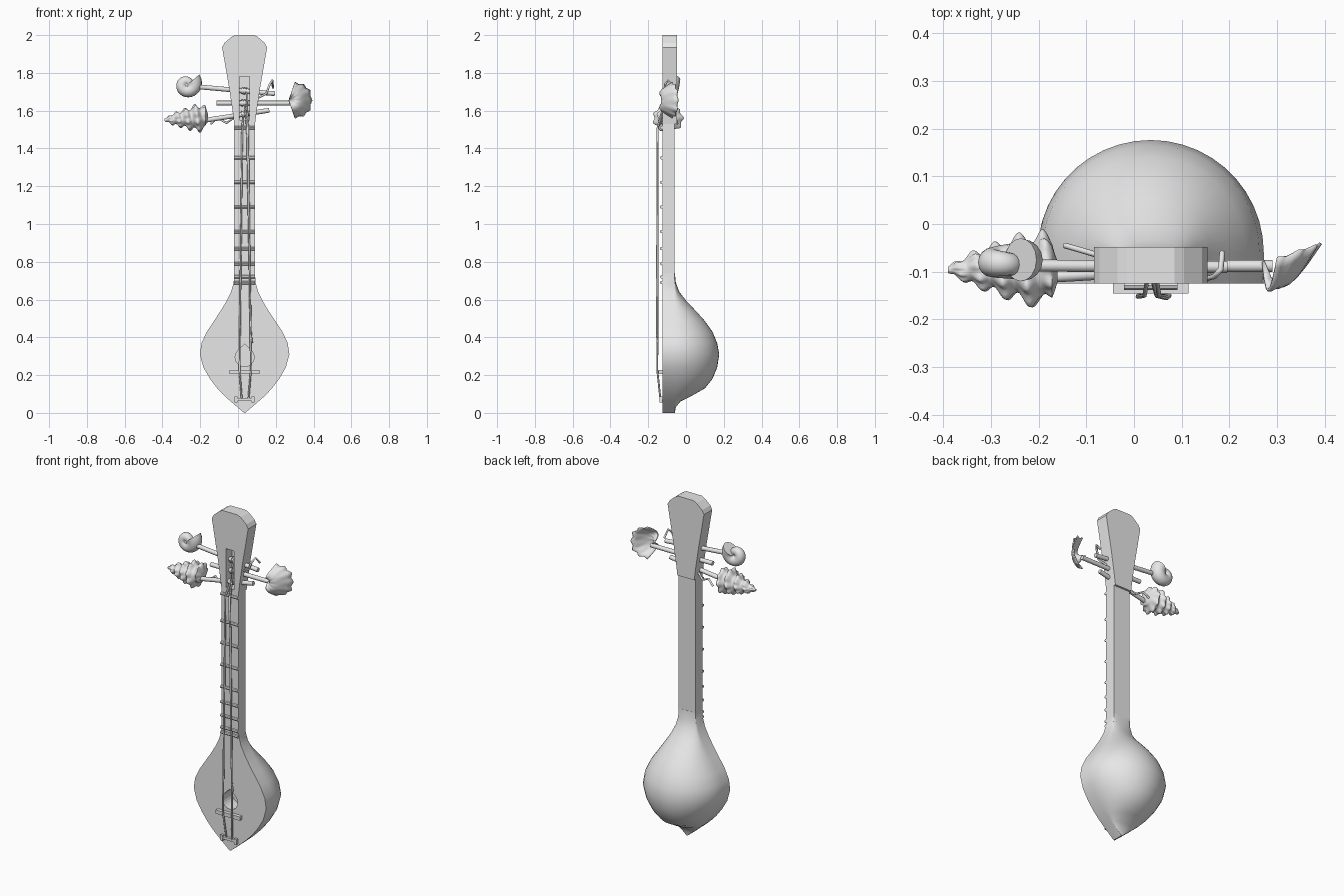
import bpy, bmesh, math
from mathutils import Vector

cube = bpy.data.objects.get("Cube")
if cube:
    bpy.data.objects.remove(cube, do_unlink=True)

grey = bpy.data.materials.new("plain_grey")
grey.use_nodes = True
grey.diffuse_color = (0.8, 0.8, 0.8, 1)
grey.node_tree.nodes["Principled BSDF"].inputs["Base Color"].default_value = (0.8, 0.8, 0.8, 1)

MID = 0.035      # centre line of the instrument
FRONT = -0.125   # plane of the soundboard
BACK = -0.06     # back of the neck and rim


def finish(name, bm, angle=None):
    bmesh.ops.recalc_face_normals(bm, faces=bm.faces)
    mesh = bpy.data.meshes.new(name)
    bm.to_mesh(mesh)
    bm.free()
    mesh.materials.append(grey)
    ob = bpy.data.objects.new(name, mesh)
    bpy.context.collection.objects.link(ob)
    bpy.ops.object.select_all(action='DESELECT')
    ob.select_set(True)
    bpy.context.view_layer.objects.active = ob
    if angle:
        bpy.ops.object.shade_smooth_by_angle(angle=math.radians(angle))
    return ob


def loft(name, rings, angle=35, caps=True):
    bm = bmesh.new()
    rows = [[bm.verts.new(p) for p in ring] for ring in rings]
    n = len(rows[0])
    for a, b in zip(rows, rows[1:]):
        for i in range(n):
            j = (i + 1) % n
            bm.faces.new((a[i], a[j], b[j], b[i]))
    if caps:
        bm.faces.new(rows[0])
        bm.faces.new(rows[-1])
    return finish(name, bm, angle)


def prism(name, outline, y0, y1):
    return loft(name, [[(x, y, z) for x, z in outline] for y in (y0, y1)], None)


def box(name, x, y, z, sx, sy, sz):
    return prism(name, [(x - sx, z - sz), (x + sx, z - sz), (x + sx, z + sz), (x - sx, z + sz)],
                 y - sy, y + sy)


def rod(name, a, b, r, sides=12):
    a, b = Vector(a), Vector(b)
    q = (b - a).to_track_quat('Z', 'Y')
    circle = [Vector((r * math.cos(t), r * math.sin(t), 0))
              for t in (2 * math.pi * i / sides for i in range(sides))]
    return loft(name, [[c + q @ p for p in circle] for c in (a, b)])


def wire(name, points, r):
    data = bpy.data.curves.new(name, 'CURVE')
    data.dimensions = '3D'
    data.bevel_depth = r
    data.bevel_resolution = 1
    data.use_fill_caps = True
    line = data.splines.new('POLY')
    line.points.add(len(points) - 1)
    for p, co in zip(line.points, points):
        p.co = (*co, 1)
    data.materials.append(grey)
    ob = bpy.data.objects.new(name, data)
    bpy.context.collection.objects.link(ob)


def cut(target, cutter):
    cutter.hide_render = True
    mod = target.modifiers.new("cut", 'BOOLEAN')
    mod.operation = 'DIFFERENCE'
    mod.object = cutter
    bpy.context.view_layer.objects.active = target
    bpy.ops.object.modifier_apply(modifier=mod.name)
    bpy.data.objects.remove(cutter, do_unlink=True)


# Bowl: height, half width, depth of the rounded back
stations = [(0, .003, .001), (.03, .038, .006), (.06, .073, .03), (.09, .107, .09), (.13, .145, .16),
            (.18, .183, .2), (.24, .218, .225), (.31, .237, .236), (.37, .228, .225), (.43, .2, .2),
            (.49, .16, .157), (.54, .127, .112), (.59, .097, .064), (.64, .072, .025),
            (.69, .058, .006), (.74, .055, .001)]
rings = []
for z, w, d in stations:
    arc = [math.pi * i / 22 for i in range(23)]
    rings.append([(MID - w, FRONT, z), (MID + w, FRONT, z)]
                 + [(MID + w * math.cos(t), BACK + d * math.sin(t), z) for t in arc])
bowl = loft("bowl", rings, 40)

# Sound hole with a pointed top
hole = [(MID + .05 * math.cos(t), .295 + .05 * math.sin(t))
        for t in (math.radians(135 + 15 * i) for i in range(19))]
cut(bowl, prism("hole_cutter", hole + [(MID, .365)], FRONT - .05, FRONT + .09))

# Neck
box("neck", MID, (FRONT + BACK) / 2, 1.135, .055, (BACK - FRONT) / 2, .4)

# Flared head with the string slot
half = [(.055, 1.53), (.064, 1.6), (.082, 1.72), (.119, 1.935), (.107, 1.958), (.07, 1.99), (.05, 2)]
outline = [(MID + x, z) for x, z in half] + [(MID - x, z) for x, z in reversed(half)]
head = prism("head", outline, FRONT, -.048)
cut(head, box("slot_cutter", MID, FRONT, 1.665, .026, .055, .115))

# Frets and nut
for i, z in enumerate((1.51, 1.35, 1.22, 1.09, .96, .87, .79, .72, .69)):
    rod(f"fret_{i + 1}", (MID - .056, FRONT - .004, z), (MID + .056, FRONT - .004, z), .009, 8)

# Bridge and string holder
box("bridge", MID, FRONT - .01, .217, .079, .011, .011)
box("string_holder", MID, FRONT - .006, .072, .045, .008, .008)
for s in (-1, 1):
    box("holder_end", MID + s * .045, FRONT - .007, .07, .008, .009, .016)

# Strings, the third one broken
wire("string_left", [(.02, -.135, .07), (.008, -.152, .225), (.022, -.15, 1.51), (.03, -.105, 1.59)], .005)
wire("string_right", [(.055, -.135, .07), (.068, -.152, .225), (.053, -.15, 1.51), (.045, -.1, 1.7)], .005)
wire("string_broken", [(.074, -.15, .37), (.068, -.155, .42), (.048, -.15, 1.51), (.036, -.105, 1.63)], .005)

# Pegs and the string wound on each
pegs = {"upper_peg": ((-.22, -.087, 1.727), (.195, -.09, 1.69)),
        "middle_peg": ((-.115, -.088, 1.64), (.29, -.088, 1.64)),
        "lower_peg": ((-.2, -.112, 1.545), (.165, -.09, 1.602))}
for name, (a, b) in pegs.items():
    rod(name, a, b, .0125)
    a, b = Vector(a), Vector(b)
    d = (b - a).normalized()
    c = a.lerp(b, (MID - a.x) / (b.x - a.x))
    for k in (-1, 0, 1):
        rod(name + "_winding", c + d * (k * .012 - .004), c + d * (k * .012 + .004), .018)

# Loose string ends
wire("loose_end_right", [(.1, -.1, 1.665), (.15, -.115, 1.69), (.168, -.11, 1.74), (.182, -.095, 1.76),
                         (.185, -.06, 1.72)], .006)
wire("loose_end_left", [(-.145, -.045, 1.53), (-.11, -.055, 1.56), (-.06, -.07, 1.535),
                        (-.02, -.085, 1.565)], .006)

# Round snail shell: a tapering tube wound in a flat spiral
rings = []
for i in range(61):
    t = i / 60
    a = math.radians(40) - t * 4.6 * math.pi
    size = math.exp(-1.5 * t)
    reach, tube = .04 * size, .043 * size
    ring = []
    for k in range(16):
        p = 2 * math.pi * k / 16
        rad = reach + tube * math.cos(p)
        ring.append((-.268 - .012 * t + rad * math.cos(a),
                     -.075 - .022 * t + .045 * size * math.sin(p),
                     1.738 - .01 * t + rad * math.sin(a)))
    rings.append(ring)
loft("snail_shell", rings, 50)

# Pointed whelk shell: a knobbly turned shape with helical ridges
profile = [(0, .006), (.2, .028), (.45, .046), (.7, .062), (.85, .066), (.95, .052), (1, .02)]
rings = []
for i in range(61):
    u = i / 60
    k = max(j for j in range(6) if profile[j][0] <= u)
    (u0, r0), (u1, r1) = profile[k], profile[k + 1]
    r = r0 + (r1 - r0) * (u - u0) / (u1 - u0)
    ring = []
    for j in range(48):
        t = 2 * math.pi * j / 48
        whorl = (5 * u ** .8 - t / (2 * math.pi)) % 1
        ridge = math.sin(math.pi * whorl) ** 2
        rr = r * (.78 + .35 * ridge + .1 * ridge * math.cos(9 * t))
        ring.append((-.39 + .23 * u, -.095 + rr * math.cos(t) * 1.08, 1.552 + .012 * u + rr * math.sin(t)))
    rings.append(ring)
loft("whelk_shell", rings, 50)

# Ribbed fan shell
bm = bmesh.new()
rows = []
for i in range(25):
    a = math.radians(-82 + 164 * i / 24)
    rib = math.cos(i * math.pi / 2)
    row = []
    for j in range(9):
        r = .12 * j / 8
        f = j / 8
        reach = r * (1 + .05 * rib * f) * (.82 + .18 * math.cos(a) ** 2)
        row.append(bm.verts.new((.268 + reach * math.cos(a) + .02 * f * math.sin(abs(a)),
                                 -.08 + .035 * f * math.cos(a) - .065 * math.sin(math.pi * f ** .75)
                                 + .003 * rib * f,
                                 1.655 + reach * math.sin(a) * .95)))
    rows.append(row)
for a, b in zip(rows, rows[1:]):
    for j in range(8):
        bm.faces.new((a[j], a[j + 1], b[j + 1], b[j]))
bmesh.ops.remove_doubles(bm, verts=bm.verts, dist=1e-5)
fan = finish("fan_shell", bm, 40)
fan.modifiers.new("thickness", 'SOLIDIFY').thickness = .006
